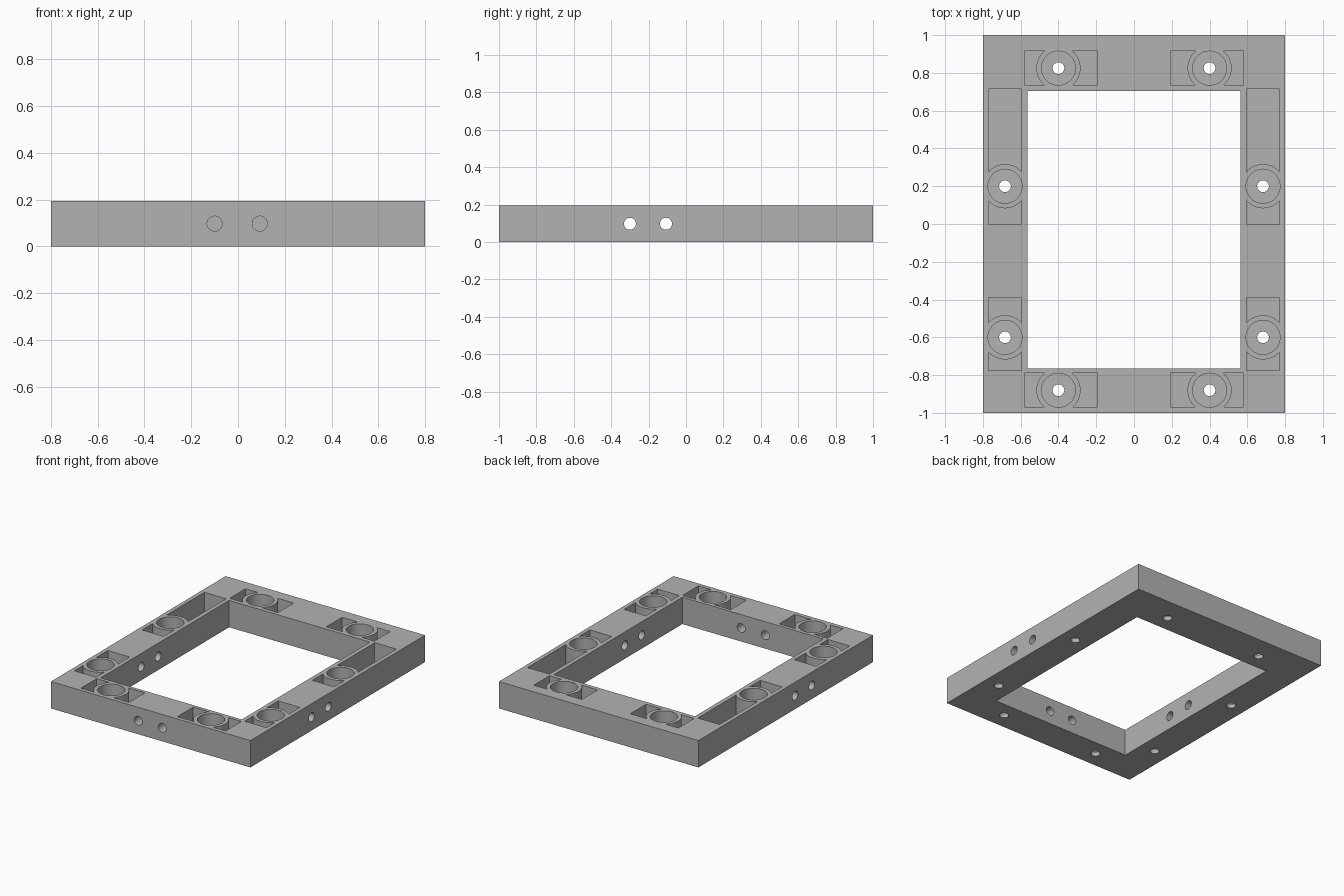
import bpy, bmesh
from math import radians
from mathutils import Matrix, Vector

old = bpy.data.objects.get("Cube")
if old:
    bpy.data.objects.remove(old, do_unlink=True)

HEIGHT, FLOOR = 0.195, 0.03
MID = HEIGHT / 2

grey = bpy.data.materials.new("plain grey")
grey.use_nodes = True
grey.diffuse_color = (0.45, 0.45, 0.45, 1)
grey.node_tree.nodes["Principled BSDF"].inputs["Base Color"].default_value = grey.diffuse_color


def add_box(bm, x0, x1, y0, y1, z0, z1):
    place = Matrix.Translation(((x0 + x1) / 2, (y0 + y1) / 2, (z0 + z1) / 2))
    size = Matrix.Diagonal((x1 - x0, y1 - y0, z1 - z0, 1))
    bmesh.ops.create_cube(bm, size=1, matrix=place @ size)


def add_cylinder(bm, centre, radius, depth, axis="Z"):
    turn = {"Z": Matrix(), "X": Matrix.Rotation(radians(90), 4, "Y"),
            "Y": Matrix.Rotation(radians(90), 4, "X")}[axis]
    bmesh.ops.create_cone(bm, cap_ends=True, segments=48, radius1=radius, radius2=radius,
                          depth=depth, matrix=Matrix.Translation(centre) @ turn)


def finish(bm, name):
    mesh = bpy.data.meshes.new(name)
    bm.to_mesh(mesh)
    bm.free()
    obj = bpy.data.objects.new(name, mesh)
    bpy.context.scene.collection.objects.link(obj)
    return obj


def cut(target, cutter):
    mod = target.modifiers.new("cut", "BOOLEAN")
    mod.operation, mod.solver, mod.object = "DIFFERENCE", "EXACT", cutter
    deps = bpy.context.evaluated_depsgraph_get()
    mesh = bpy.data.meshes.new_from_object(target.evaluated_get(deps))
    target.modifiers.clear()
    target.data = mesh
    bpy.data.objects.remove(cutter, do_unlink=True)


# Rectangular frame with its window opening
bm = bmesh.new()
add_box(bm, -0.8, 0.8, -1, 1, 0, HEIGHT)
frame = finish(bm, "frame")
bm = bmesh.new()
add_box(bm, -0.565, 0.565, -0.765, 0.705, -0.1, 0.3)
cut(frame, finish(bm, "window_cutter"))

# Screw seats, and the pocket rectangle around each
seats, pockets = [], []
for s in (-1, 1):
    for y in (0.825, -0.88):
        seats.append((s * 0.4, y))
        pockets.append((s * 0.387 - 0.193, s * 0.387 + 0.193, y - 0.09, y + 0.09))
    for y, low, high in ((0.2, 0, 0.715), (-0.6, -0.775, -0.39)):
        seats.append((s * 0.683, y))
        pockets.append((s * 0.683 - 0.087, s * 0.683 + 0.087, low, high))

# Pockets, leaving a round post standing in each
bm = bmesh.new()
for p in pockets:
    add_box(bm, *p, FLOOR, 0.3)
pocket_cutter = finish(bm, "pocket_cutter")
bm = bmesh.new()
for x, y in seats:
    add_cylinder(bm, (x, y, 0.2), 0.117, 0.6)
cut(pocket_cutter, finish(bm, "post_cutter"))
cut(frame, pocket_cutter)

# Wide bores in the posts
bm = bmesh.new()
for x, y in seats:
    add_cylinder(bm, (x, y, FLOOR + 0.15), 0.09, 0.3)
cut(frame, finish(bm, "bore_cutter"))

# Narrow screw holes through the floor, and cross holes in three beams
bm = bmesh.new()
for x, y in seats:
    add_cylinder(bm, (x, y, 0), 0.031, 0.2)
for x in (-0.1, 0.093):
    add_cylinder(bm, (x, -0.88, MID), 0.032, 0.4, "Y")
for y in (-0.3, -0.107):
    for x in (-0.68, 0.68):
        add_cylinder(bm, (x, y, MID), 0.032, 0.4, "X")
cut(frame, finish(bm, "hole_cutter"))

frame.data.materials.clear()
frame.data.materials.append(grey)
bpy.ops.object.select_all(action="DESELECT")
frame.select_set(True)
bpy.context.view_layer.objects.active = frame
bpy.ops.object.shade_smooth_by_angle(angle=radians(30))
